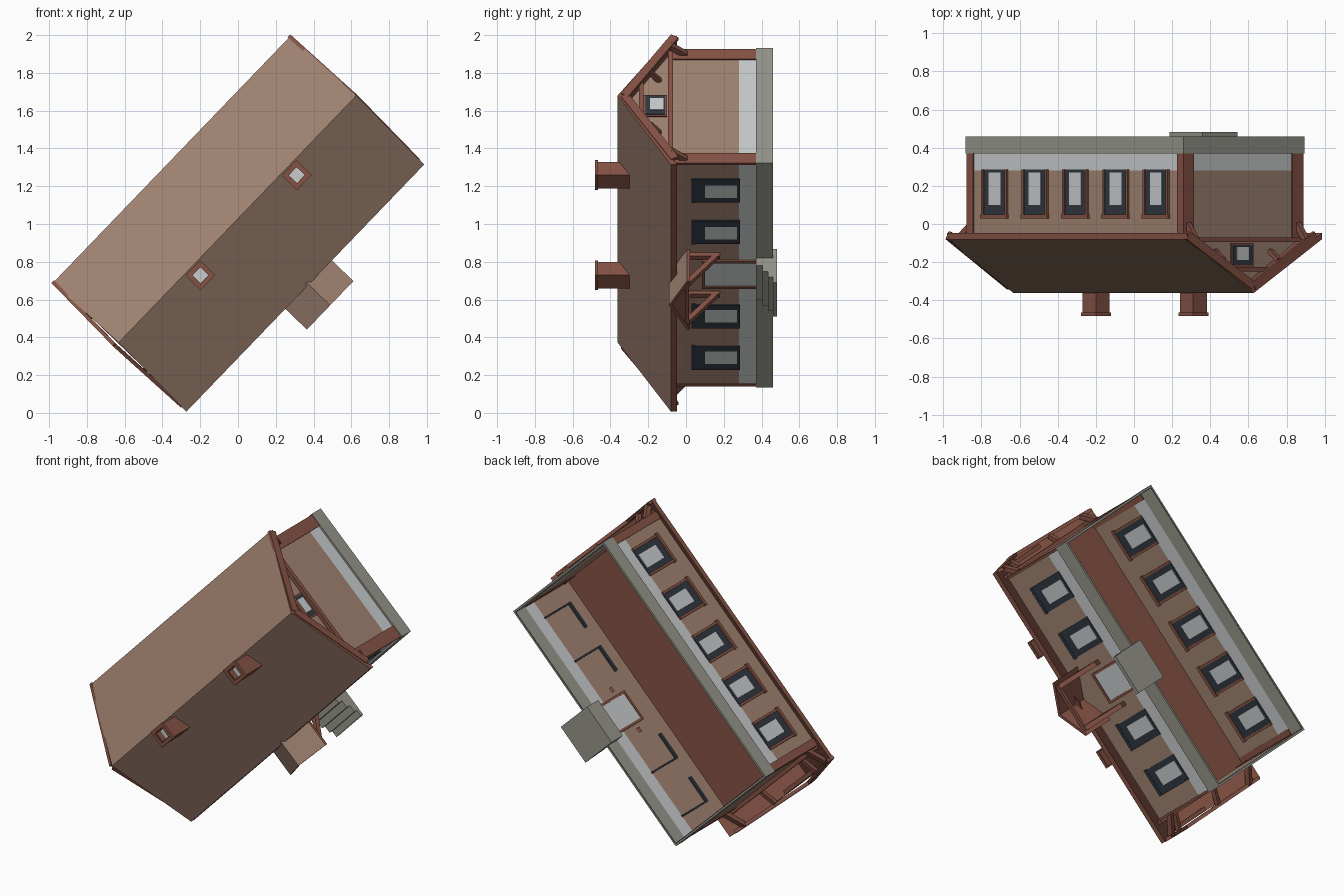
import bpy, bmesh, math
from mathutils import Vector, Matrix

if "Cube" in bpy.data.objects:
    bpy.data.objects.remove(bpy.data.objects["Cube"])

# House frame: u along ridge, w across (plus = upper left), h towards the roof (world -y)
A = math.radians(46.1)
c, s = math.cos(A), math.sin(A)
M = Matrix(((c, -s, 0, 0), (0, 0, -1, 0), (s, c, 0, 1), (0, 0, 0, 1)))
CU, CW = 0.028, 0.02          # house centre
HL, HW = 0.812, 0.428         # half length, half width of the walls
H0, H1, H2 = -0.37, -0.28, 0.07   # floor, band top, wall top
RIDGE, EAVE = 0.362, 0.08


def material(name, rgb):
    m = bpy.data.materials.new(name)
    lin = [(v / 255 / 12.92) if v < 10 else ((v / 255 + 0.055) / 1.055) ** 2.4 for v in rgb]
    m.diffuse_color = (*lin, 1)
    m.use_nodes = True
    m.node_tree.nodes["Principled BSDF"].inputs["Base Color"].default_value = m.diffuse_color
    return m


BROWN = material("brown shingle", (160, 130, 112))
RED = material("red brown trim", (133, 82, 68))
PALE = material("pale grey", (200, 203, 204))
STONE = material("foundation grey", (150, 149, 139))
DARK = material("dark glass", (48, 56, 65))


def mesh(name, verts, faces, mats, rule=None, closed=True):
    bm = bmesh.new()
    vs = [bm.verts.new(M @ Vector(v)) for v in verts]
    for f in faces:
        bm.faces.new([vs[i] for i in f])
    bmesh.ops.recalc_face_normals(bm, faces=bm.faces)
    inv = M.to_3x3().transposed()
    if rule:
        for f in bm.faces:
            f.material_index = rule(M.inverted() @ f.calc_center_median(), inv @ f.normal)
    me = bpy.data.meshes.new(name)
    bm.to_mesh(me)
    bm.free()
    for m in mats:
        me.materials.append(m)
    ob = bpy.data.objects.new(name, me)
    bpy.context.collection.objects.link(ob)
    return ob


BOXF = [(0, 1, 3, 2), (4, 6, 7, 5), (0, 4, 5, 1), (2, 3, 7, 6), (0, 2, 6, 4), (1, 5, 7, 3)]


def box(name, u0, u1, w0, w1, h0, h1, mat):
    vs = [(u, w, h) for u in (u0, u1) for w in (w0, w1) for h in (h0, h1)]
    return mesh(name, vs, BOXF, [mat])


def beam(name, p, q, t, mat, side=(1, 0, 0), t2=None):
    p, q = Vector(p), Vector(q)
    d = (q - p).normalized()
    a = (Vector(side) - d * d.dot(Vector(side))).normalized()
    b = d.cross(a) * (t2 or t) / 2
    a = a * t / 2
    vs = [e + i * a + j * b for e in (p, q) for i in (-1, 1) for j in (-1, 1)]
    return mesh(name, vs, BOXF, [mat])


def prism(name, ring0, ring1, mats, rule=None):
    n = len(ring0)
    fs = [(i, (i + 1) % n, n + (i + 1) % n, n + i) for i in range(n)]
    return mesh(name, list(ring0) + list(ring1), fs + [tuple(range(n)), tuple(range(n, 2 * n))], mats, rule)


def rect(g, h):
    return [(CU + i * (HL + g), CW + j * (HW + g), h) for i, j in ((-1, -1), (1, -1), (1, 1), (-1, 1))]


def rings(name, loops, mats, rule=None):
    vs = [v for l in loops for v in l]
    fs = [(4 * k + i, 4 * k + (i + 1) % 4, 4 * k + 4 + (i + 1) % 4, 4 * k + 4 + i)
          for k in range(len(loops) - 1) for i in range(4)]
    return mesh(name, vs, fs, mats, rule)


# Hollow shell: walls with a pale lower band, foundation, ceiling
rings("walls", [rect(0, H0), rect(0, H1), rect(0, H2)], [BROWN, PALE], lambda p, n: int(p.z < H1))
rings("foundation", [rect(0, -0.46), rect(0.012, -0.46), rect(0.012, H0), rect(0, H0)], [STONE])
mesh("foundation_lining", rect(-0.002, -0.46) + rect(-0.002, H0),
     [(i, (i + 1) % 4, 4 + (i + 1) % 4, 4 + i) for i in range(4)], [STONE])
mesh("ceiling", rect(0, H2 - 0.005), [(0, 1, 2, 3)], [RED])

# Main roof: brown slopes on top, trim colour on edges and underside
prof = [(-0.492, EAVE), (CW, RIDGE), (0.49, EAVE), (0.49, 0.048), (CW, RIDGE - 0.034), (-0.492, 0.048)]
ends = [[(e + (0.015 if w == CW else 0), w, h) for w, h in prof] for e in (-0.905, 0.91)]
prism("roof", ends[0], ends[1], [BROWN, RED], lambda p, n: 0 if n.z > 0.3 else 1)

# Gable ends: wall triangle, tie beam, collar, braces, attic window, corner boards
for sg, edge in ((1, 0.905), (-1, -0.9)):
    u = CU + sg * HL
    mesh("gable_wall", [(u, CW - HW, H2), (u, CW + HW, H2), (u, CW, RIDGE - 0.035)], [(0, 1, 2)], [BROWN])
    box("tie_beam", *sorted((u, u + sg * 0.025)), CW - HW, CW + HW, 0.07, 0.095, RED)
    box("collar", *sorted((edge - sg * 0.03, edge - sg * 0.005)), CW - 0.13, CW + 0.13, 0.225, 0.25, RED)
    for k in (-1, 1):
        beam("bargeboard", (edge, CW + k * 0.465, 0.06), (edge + sg * 0.015, CW, 0.325), 0.02, RED, t2=0.045)
        beam("eave_brace", (u, CW + k * 0.4, 0.0), (edge, CW + k * 0.4, 0.085), 0.03, RED, (0, 1, 0))
        beam("lookout", (u, CW + k * 0.2, 0.14), (edge, CW + k * 0.2, 0.19), 0.025, RED, (0, 1, 0))
        w0, w1 = sorted((CW + k * (HW + 0.008), CW + k * (HW - 0.07)))
        box("corner_board", *sorted((u - sg * 0.006, u + sg * 0.008)), w0, w1, H0, H2, RED)
        if k == 1:
            box("side_corner_board", *sorted((u - sg * 0.04, u + sg * 0.008)),
                w1 - 0.014, w1, H0, H2, RED)
    box("attic_frame", *sorted((u, u + sg * 0.008)), CW - 0.075, CW + 0.085, 0.1, 0.225, RED)
    box("attic_glass", *sorted((u, u + sg * 0.012)), CW - 0.065, CW + 0.075, 0.11, 0.215, DARK)
    box("attic_pane", *sorted((u, u + sg * 0.015)), CW - 0.035, CW + 0.055, 0.12, 0.19, PALE)

# Side windows, five on the upper side, four around the door on the lower side
wu, wl = CW + HW, CW - HW
for k in range(-2, 3):
    u = CU + 0.305 * k
    for w, o in ((wu, 0.005), (wl, -0.001)):
        if w == wl and k == 0:
            continue
        box("window_glass", u - 0.08, u + 0.08, w - 0.006, w + o, -0.285, -0.05, DARK)
        box("window_pane", u - 0.045, u + 0.045, w - 0.009, w + (0.008 if w == wu else -0.002), -0.27, -0.1, PALE)
    box("window_head", u - 0.1, u + 0.1, wu - 0.012, wu + 0.015, -0.05, -0.03, RED)
    for j in (-1, 1):
        box("window_casing", *sorted((u + j * 0.08, u + j * 0.095)), wu - 0.01, wu + 0.012, -0.285, -0.03, RED)
    if k:
        box("lower_window_head", u - 0.085, u + 0.085, wl - 0.008, wl + 0.012, -0.05, -0.03, DARK)
        box("lower_window_jamb", *sorted((u + k / abs(k) * 0.08, u + k / abs(k) * 0.09)),
            wl - 0.008, wl + 0.01, -0.285, -0.03, DARK)

# Door with casing
box("door", CU - 0.085, CU + 0.085, wl - 0.006, wl + 0.008, H0, -0.1, PALE)
for j in (-1, 1):
    box("door_casing", *sorted((CU + j * 0.085, CU + j * 0.1)), wl - 0.012, wl + 0.012, H0, -0.085, RED)
box("door_head", CU - 0.1, CU + 0.1, wl - 0.012, wl + 0.012, -0.1, -0.085, RED)

# Porch roof with slanted brackets
pp = [(-0.178, -0.005), (0, 0.09), (0.178, -0.005), (0.178, -0.022), (0, 0.072), (-0.178, -0.022)]
prism("porch_roof", [(CU + a, -0.65, h) for a, h in pp], [(CU + a, -0.41, h) for a, h in pp],
      [BROWN, RED], lambda p, n: 0 if n.z > 0.3 else 1)
box("porch_tie", CU - 0.15, CU + 0.15, -0.635, -0.615, -0.015, 0.005, RED)
for j in (-1, 1):
    x = CU + j * 0.14
    beam("porch_bracket", (x, wl, -0.17), (x, -0.625, -0.01), 0.028, RED)
    box("porch_rail", x - 0.014, x + 0.014, -0.635, wl, -0.02, 0.005, RED)
    box("porch_wall_post", x - 0.014, x + 0.014, wl - 0.025, wl, -0.18, 0.0, RED)

# Front steps as one stepped profile
st = [(-0.35, -0.37), (-0.475, -0.37), (-0.475, -0.405), (-0.52, -0.405), (-0.52, -0.435),
      (-0.565, -0.435), (-0.565, -0.46), (-0.606, -0.46), (-0.606, -0.482), (-0.35, -0.482)]
prism("front_steps", [(CU - 0.125, w, h) for w, h in st], [(CU + 0.125, w, h) for w, h in st], [STONE])

# Chimneys: hollow shaft with a collar and a pale flue
for u in (-0.333, 0.402):
    w, r = -0.045, 0.05
    for i in (-1, 1):
        box("chimney_side", *sorted((u + i * r, u + i * (r - 0.02))), w - r, w + r, 0.28, 0.475, RED)
        box("chimney_face", u - r, u + r, *sorted((w + i * r, w + i * (r - 0.02))), 0.28, 0.475, RED)
        box("chimney_cap", *sorted((u + i * (r + 0.006), u + i * (r - 0.015))), w - r - 0.006, w + r + 0.006,
            0.465, 0.482, RED)
        box("chimney_cap", u - r, u + r, *sorted((w + i * (r + 0.006), w + i * (r - 0.015))), 0.465, 0.482, RED)
    box("chimney_flue", u - 0.03, u + 0.03, w - 0.03, w + 0.03, 0.3, 0.44, PALE)
